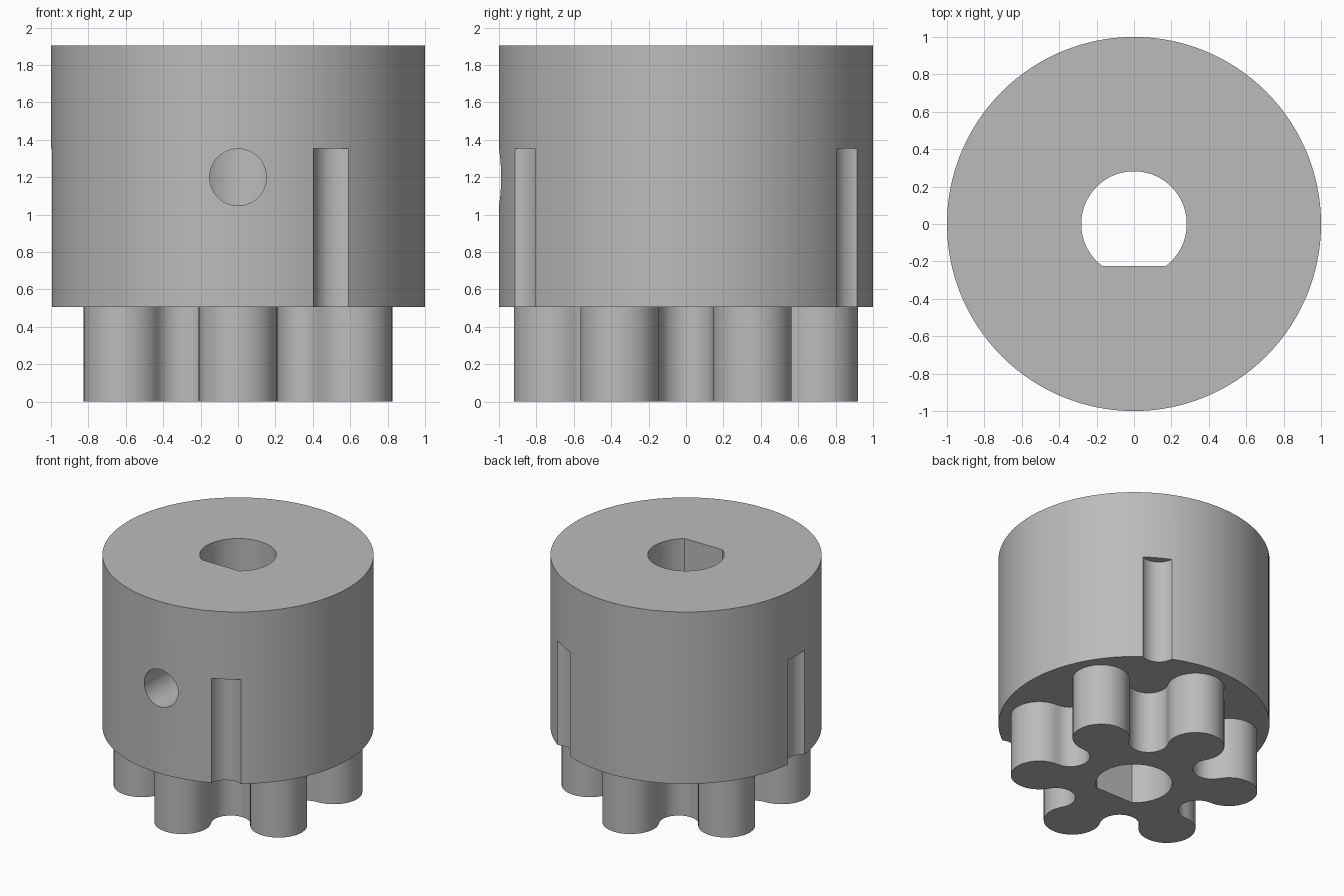
import bpy, bmesh
from math import radians, sin, cos, pi
from mathutils import Matrix, Vector

if "Cube" in bpy.data.objects:
    bpy.data.objects.remove(bpy.data.objects["Cube"], do_unlink=True)

BASE, TOP = 0.505, 1.905

grey = bpy.data.materials.new("machined grey")
grey.use_nodes = True
colour = (0.5, 0.5, 0.5, 1)
grey.diffuse_color = colour
grey.node_tree.nodes["Principled BSDF"].inputs["Base Color"].default_value = colour


def arc(cx, cy, r, a0, a1, n):
    """Points along a circular arc, angles in degrees."""
    angles = [radians(a0 + (a1 - a0) * i / n) for i in range(n + 1)]
    return [(cx + r * cos(a), cy + r * sin(a)) for a in angles]


def prism(name, outline, z0, z1):
    """Extrude a flat outline from z0 to z1."""
    bm = bmesh.new()
    face = bm.faces.new([bm.verts.new((x, y, z0)) for x, y in outline])
    side = bmesh.ops.extrude_face_region(bm, geom=[face])["geom"]
    verts = [v for v in side if isinstance(v, bmesh.types.BMVert)]
    bmesh.ops.translate(bm, verts=verts, vec=(0, 0, z1 - z0))
    bmesh.ops.remove_doubles(bm, verts=bm.verts, dist=1e-5)
    bmesh.ops.recalc_face_normals(bm, faces=bm.faces)
    mesh = bpy.data.meshes.new(name)
    bm.to_mesh(mesh)
    bm.free()
    mesh.materials.append(grey)
    obj = bpy.data.objects.new(name, mesh)
    bpy.context.collection.objects.link(obj)
    return obj


def combine(target, tool, operation):
    """Apply a boolean and discard the helper."""
    tool.hide_render = True
    mod = target.modifiers.new("boolean", "BOOLEAN")
    mod.object, mod.operation, mod.solver = tool, operation, "EXACT"
    bpy.context.view_layer.objects.active = target
    bpy.ops.object.modifier_apply(modifier=mod.name)
    bpy.data.objects.remove(tool, do_unlink=True)


# Round body
hub = prism("coupling_hub", arc(0, 0, 1, 0, 360, 128)[:-1], BASE, TOP)

# Six rounded teeth joined by tangent hollows
LOBE_R, LOBE_AT = 0.21, 0.71
HOLLOW_AT = LOBE_AT * cos(pi / 6)
HOLLOW_R = LOBE_AT / 2 - LOBE_R
outline = []
for k in range(6):
    a, b = 30 + 60 * k, 60 + 60 * k
    ca, cb = radians(a), radians(b)
    outline += arc(LOBE_AT * cos(ca), LOBE_AT * sin(ca), LOBE_R, a - 120, a + 120, 32)[:-1]
    outline += arc(HOLLOW_AT * cos(cb), HOLLOW_AT * sin(cb), HOLLOW_R, b - 90, b - 270, 24)[:-1]
combine(hub, prism("teeth", outline, 0, BASE + 0.2), "UNION")

# D-shaped shaft bore with its flat toward the front
combine(hub, prism("bore_cutter", arc(0, 0, 0.282, -53, 233, 64), -0.1, TOP + 0.1), "DIFFERENCE")

# Three shallow round grooves up the side
for a in (-60, 60, 180):
    x, y = 1.066 * cos(radians(a)), 1.066 * sin(radians(a))
    cutter = prism("groove_cutter", arc(x, y, 0.13, 0, 360, 48)[:-1], 0.3, 1.355)
    combine(hub, cutter, "DIFFERENCE")

# Set screw hole from the front into the bore
screw = prism("screw_hole_cutter", arc(0, 0, 0.152, 0, 360, 48)[:-1], 0.1, 1.2)
screw.data.transform(Matrix.Translation(Vector((0, 0, 1.2))) @ Matrix.Rotation(pi / 2, 4, "X"))
combine(hub, screw, "DIFFERENCE")

# Smooth the curved walls, keep rims sharp
bpy.ops.object.select_all(action="DESELECT")
hub.select_set(True)
bpy.context.view_layer.objects.active = hub
bpy.ops.object.shade_smooth_by_angle(angle=radians(30))
